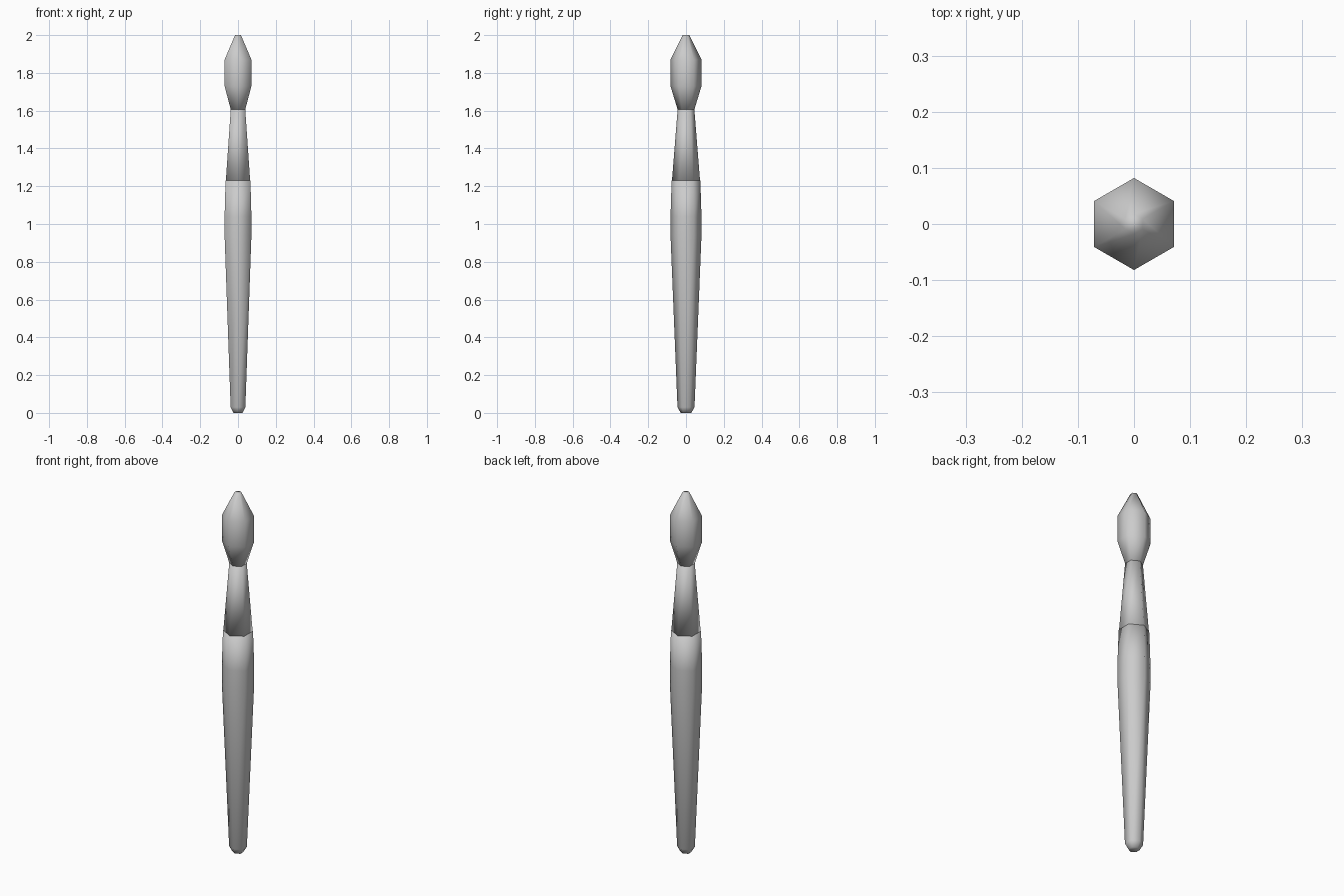
import bpy, bmesh, math

cube = bpy.data.objects.get("Cube")
if cube:
    bpy.data.objects.remove(cube, do_unlink=True)

SIDES = 6

grey = bpy.data.materials.new("plain grey")
grey.use_nodes = True
colour = (0.6, 0.6, 0.6, 1)
grey.diffuse_color = colour
grey.node_tree.nodes["Principled BSDF"].inputs["Base Color"].default_value = colour


def hex_part(name, profile):
    """Closed six-sided part from (radius, height) rings, corners facing front and back."""
    bm = bmesh.new()
    rings = []
    for radius, z in profile:
        angles = [math.pi / 2 + math.tau * i / SIDES for i in range(SIDES)]
        rings.append([bm.verts.new((radius * math.cos(a), radius * math.sin(a), z)) for a in angles])
    for low, high in zip(rings, rings[1:]):
        for i in range(SIDES):
            j = (i + 1) % SIDES
            bm.faces.new((low[i], low[j], high[j], high[i]))
    bm.faces.new(rings[0][::-1])
    bm.faces.new(rings[-1])
    for face in bm.faces:
        face.smooth = True
    mesh = bpy.data.meshes.new(name)
    bm.to_mesh(mesh)
    bm.free()
    mesh.materials.append(grey)
    obj = bpy.data.objects.new(name, mesh)
    bpy.context.collection.objects.link(obj)


# Wooden handle with a rounded butt and a swollen grip
hex_part("handle", [(0.028, 0), (0.045, 0.03), (0.082, 0.94), (0.082, 1.04), (0.076, 1.23)])
# Tapering sleeve that holds the bristles
hex_part("ferrule", [(0.075, 1.22), (0.044, 1.61)])
# Bristle head swelling out and closing to a small tip
hex_part("bristles", [(0.044, 1.605), (0.082, 1.73), (0.082, 1.87), (0.018, 2)])
